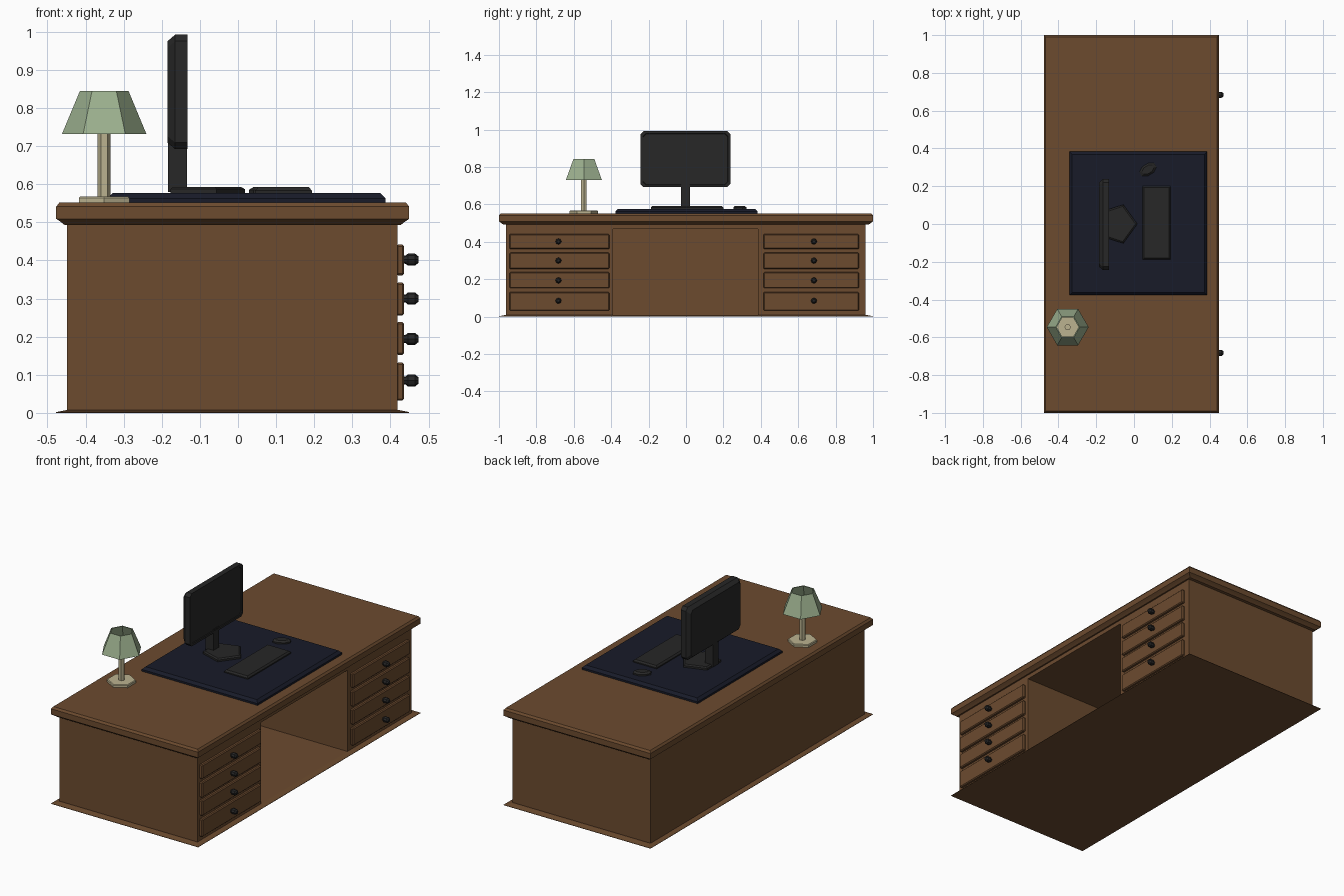
import bpy, bmesh, math
from mathutils import Vector

if "Cube" in bpy.data.objects:
    bpy.data.objects.remove(bpy.data.objects["Cube"])


def material(name, rgb):
    m = bpy.data.materials.new(name)
    m.diffuse_color = (*rgb, 1)
    m.use_nodes = True
    m.node_tree.nodes["Principled BSDF"].inputs["Base Color"].default_value = m.diffuse_color
    return m


WOOD = material("wood", (0.15, 0.07, 0.028))
NAVY = material("navy", (0.009, 0.011, 0.022))
BLACK = material("black", (0.02, 0.02, 0.02))
GREEN = material("green", (0.33, 0.43, 0.27))
CREAM = material("cream", (0.5, 0.45, 0.28))


def make(name, verts, faces, mat):
    me = bpy.data.meshes.new(name)
    me.from_pydata(verts, [], faces)
    bm = bmesh.new()
    bm.from_mesh(me)
    bmesh.ops.recalc_face_normals(bm, faces=bm.faces)
    bm.to_mesh(me)
    bm.free()
    me.materials.append(mat)
    ob = bpy.data.objects.new(name, me)
    bpy.context.collection.objects.link(ob)
    return ob


def loft(name, rings, mat, cap=True):
    """Skin a list of equal-length point rings."""
    n = len(rings[0])
    verts = [p for r in rings for p in r]
    faces = [(k * n + i, k * n + (i + 1) % n, (k + 1) * n + (i + 1) % n, (k + 1) * n + i)
             for k in range(len(rings) - 1) for i in range(n)]
    if cap:
        faces += [tuple(range(n)), tuple(range(len(verts) - n, len(verts)))]
    return make(name, verts, faces, mat)


def rect(x0, x1, y0, y1, z, d=0):
    return [(x0 + d, y0 + d, z), (x1 - d, y0 + d, z), (x1 - d, y1 - d, z), (x0 + d, y1 - d, z)]


def box(name, x0, x1, y0, y1, z0, z1, mat, bevel=0):
    ob = loft(name, [rect(x0, x1, y0, y1, z0), rect(x0, x1, y0, y1, z1)], mat)
    if bevel:
        b = ob.modifiers.new("edge", 'BEVEL')
        b.width = bevel
        b.segments = 1
    return ob


def ngon(cx, cy, z, r, n, start=0.0, ys=1.0):
    return [(cx + r * math.cos(start + math.tau * i / n),
             cy + r * ys * math.sin(start + math.tau * i / n), z) for i in range(n)]


# Desk top with chamfered rim and a ledge beneath
F = (-0.477, 0.449, -1.0, 1.0)
loft("desk_top", [rect(*F, 0.493, 0.022), rect(*F, 0.501, 0.012), rect(*F, 0.509), rect(*F, 0.541),
                  rect(*F, 0.5525, 0.009)], WOOD)
# Plinth
loft("desk_plinth", [rect(*F, 0), rect(*F, 0.002), rect(*F, 0.008, 0.03)], WOOD)
# Carcass around the knee hole
box("back_panel", -0.449, -0.425, -0.39, 0.39, 0.004, 0.497, WOOD)
box("knee_hole_lintel", -0.425, 0.419, -0.39, 0.39, 0.47, 0.497, WOOD)
drawer_rows = [(0.032, 0.132, 0.085), (0.152, 0.238, 0.194), (0.255, 0.342, 0.3), (0.361, 0.442, 0.402)]
for side, y0, y1, d0, d1, ky in (("left", -0.962, -0.39, -0.944, -0.41, -0.682),
                                 ("right", 0.386, 0.96, 0.414, 0.924, 0.684)):
    box("pedestal_" + side, -0.449, 0.419, y0, y1, 0.004, 0.497, WOOD)
    for i, (z0, z1, kz) in enumerate(drawer_rows):
        box(f"drawer_{side}_{i}", 0.415, 0.436, d0, d1, z0, z1, WOOD, 0.005)
        # Knob turned along x
        knob = [[(x, ky + r * math.cos(math.tau * k / 8), kz + r * math.sin(math.tau * k / 8))
                 for k in range(8)]
                for x, r in ((0.432, 0.01), (0.44, 0.011), (0.446, 0.016), (0.464, 0.016), (0.474, 0.008))]
        loft(f"knob_{side}_{i}", knob, BLACK)

# Desk mat
M = (-0.342, 0.387, -0.377, 0.383)
loft("desk_mat", [rect(*M, 0.552), rect(*M, 0.563), rect(*M, 0.577, 0.014)], NAVY)


# Monitor: chamfered slab with tapered back and shallow screen recess
def screen_ring(x, d=0.0):
    y0, y1, z0, z1, c = -0.243 + d, 0.237 - d, 0.692 + d, 0.992 - d, 0.017
    return [(x, y0 + c, z0), (x, y1 - c, z0), (x, y1, z0 + c), (x, y1, z1 - c),
            (x, y1 - c, z1), (x, y0 + c, z1), (x, y0, z1 - c), (x, y0, z0 + c)]


loft("monitor", [screen_ring(-0.185, 0.017), screen_ring(-0.165), screen_ring(-0.133),
                 screen_ring(-0.133, 0.012), screen_ring(-0.137, 0.014)], BLACK)
box("monitor_post", -0.184, -0.134, -0.028, 0.022, 0.58, 0.712, BLACK)
loft("monitor_base", [ngon(-0.09, 0, 0.575, 0.108, 5), ngon(-0.09, 0, 0.587, 0.108, 5),
                      ngon(-0.09, 0, 0.593, 0.098, 5)], BLACK)

# Keyboard
K = (0.045, 0.194, -0.188, 0.2)
loft("keyboard", [rect(*K, 0.575), rect(*K, 0.583), rect(*K, 0.592, 0.008)], BLACK)

# Mouse: low eight-sided pebble, turned on the mat
mouse = loft("mouse", [ngon(0, 0, 0.575, 0.05, 8, 0.39, 0.62), ngon(0, 0, 0.585, 0.05, 8, 0.39, 0.62),
                       ngon(0, 0, 0.593, 0.036, 8, 0.39, 0.58)], BLACK)
mouse.location = Vector((0.074, 0.288, 0))
mouse.rotation_euler.z = math.radians(32)

# Lamp
LX, LY, Q = -0.351, -0.546, math.pi / 6
loft("lamp_base", [ngon(LX, LY, 0.552, 0.076, 6, Q), ngon(LX, LY, 0.564, 0.076, 6, Q),
                   ngon(LX, LY, 0.568, 0.072, 6, Q)], CREAM)
loft("lamp_stem", [ngon(LX, LY, 0.565, 0.017, 6), ngon(LX, LY, 0.76, 0.017, 6)], CREAM)
# Open shade with a thin wall: outer skin, rim, inner skin
loft("lamp_shade", [ngon(LX, LY, 0.731, 0.111, 6), ngon(LX, LY, 0.844, 0.064, 6),
                    ngon(LX, LY, 0.844, 0.058, 6), ngon(LX, LY, 0.731, 0.105, 6),
                    ngon(LX, LY, 0.731, 0.111, 6)], GREEN, cap=False)
